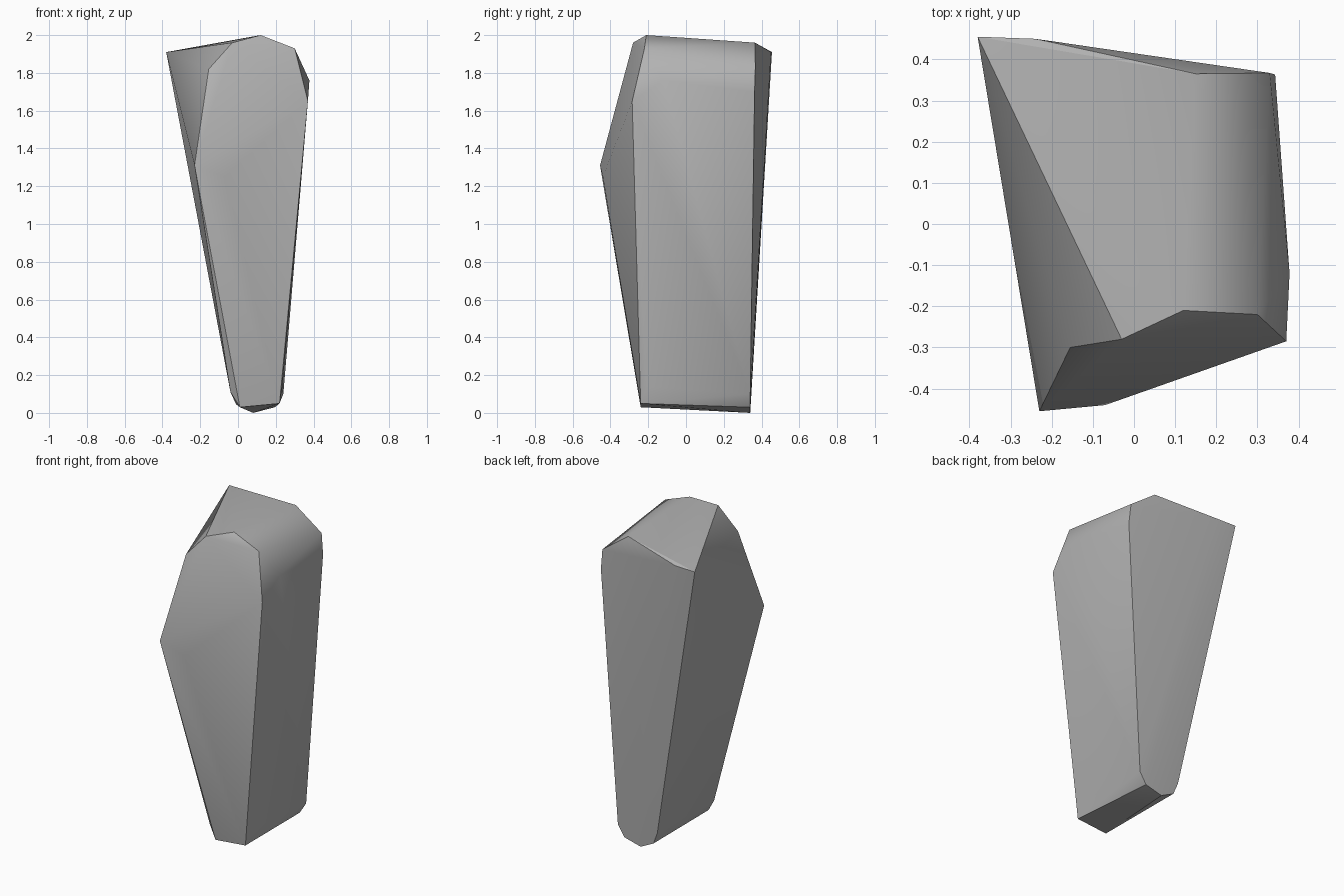
import bpy
import bmesh
import math

default = bpy.data.objects.get("Cube")
if default:
    bpy.data.objects.remove(default, do_unlink=True)

# Plain stone colour
stone = bpy.data.materials.new("stone_grey")
stone.use_nodes = True
grey = (0.45, 0.45, 0.45, 1)
stone.diffuse_color = grey
stone.node_tree.nodes["Principled BSDF"].inputs["Base Color"].default_value = grey

# Corners of the front facet, clockwise from its peak, with a slight bulge
front = [(.12, -.21, 2), (.3, -.22, 1.93), (.37, -.285, 1.65), (.22, -.24, .05),
         (.01, -.24, .03), (-.23, -.455, 1.31), (-.155, -.3, 1.82),
         (-.03, -.28, 1.96), (-.07, -.44, 1.25)]
# Corners of the back facet
back = [(-.38, .455, 1.91), (-.24, .45, 1.91), (.15, .365, 1.96), (.33, .367, 1.83),
        (.343, .363, 1.7), (.24, .34, .1), (.195, .34, .03), (.08, .34, 0),
        (-.01, .34, .045), (-.04, .345, .12)]
# Chipped corners along the sides
sides = [(.378, -.12, 1.76), (.235, -.21, .14), (-.04, -.225, .11)]

# Rock body: convex shell around the corners
bm = bmesh.new()
for point in front + back + sides:
    bm.verts.new(point)
hull = bmesh.ops.convex_hull(bm, input=bm.verts[:])
loose = [v for v in bm.verts if not v.link_faces]
bmesh.ops.delete(bm, geom=loose, context='VERTS')
bmesh.ops.dissolve_limit(bm, angle_limit=math.radians(1),
                         verts=bm.verts[:], edges=bm.edges[:])
bmesh.ops.recalc_face_normals(bm, faces=bm.faces[:])
mesh = bpy.data.meshes.new("rock")
bm.to_mesh(mesh)
bm.free()
mesh.materials.append(stone)

rock = bpy.data.objects.new("rock", mesh)
bpy.context.collection.objects.link(rock)
bpy.ops.object.select_all(action='DESELECT')
rock.select_set(True)
bpy.context.view_layer.objects.active = rock
bpy.ops.object.shade_smooth_by_angle(angle=math.radians(30))
